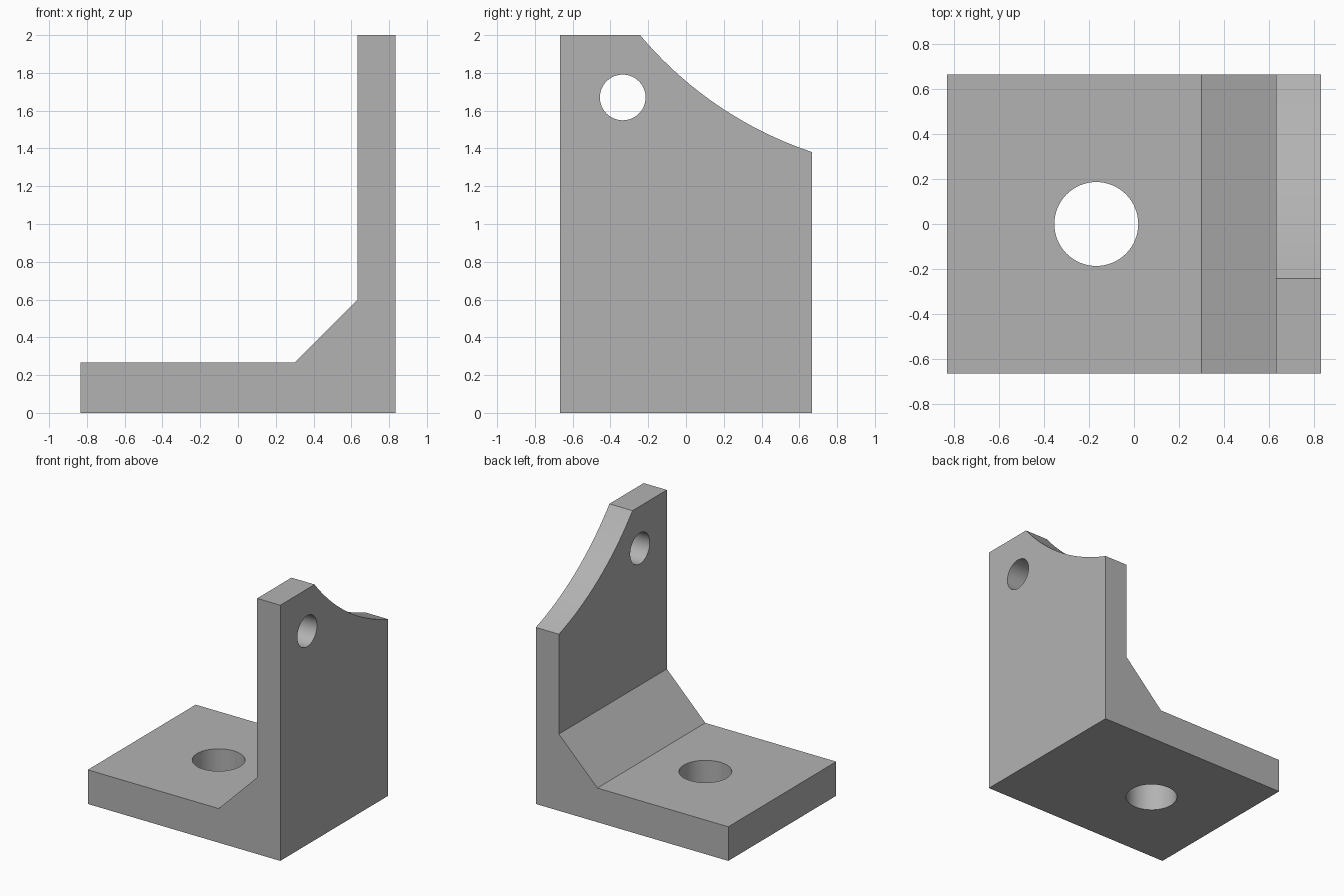
import bpy, bmesh
from math import pi, radians
from mathutils import Matrix

cube = bpy.data.objects.get("Cube")
if cube:
    bpy.data.objects.remove(cube, do_unlink=True)

grey = bpy.data.materials.new("plain grey")
grey.use_nodes = True
colour = (0.45, 0.45, 0.45, 1)
grey.diffuse_color = colour
grey.node_tree.nodes["Principled BSDF"].inputs["Base Color"].default_value = colour


def make_object(name, bm):
    bmesh.ops.recalc_face_normals(bm, faces=bm.faces)
    mesh = bpy.data.meshes.new(name)
    bm.to_mesh(mesh)
    bm.free()
    mesh.materials.append(grey)
    obj = bpy.data.objects.new(name, mesh)
    bpy.context.collection.objects.link(obj)
    return obj


def cutter(name, centre, radius, depth, sides, along_x=False):
    turn = Matrix.Rotation(pi / 2 if along_x else 0, 4, "Y")
    bm = bmesh.new()
    bmesh.ops.create_cone(bm, cap_ends=True, segments=sides, radius1=radius,
                          radius2=radius, depth=depth,
                          matrix=Matrix.Translation(centre) @ turn)
    obj = make_object(name, bm)
    obj.hide_render = True
    return obj


# L-shaped bracket: side profile with a sloped inner corner, extruded in depth
half_x, half_y, height = 0.833, 0.667, 2.0
base_top, wall_inner = 0.267, 0.633
profile = [(-half_x, 0), (half_x, 0), (half_x, height), (wall_inner, height),
           (wall_inner, 0.6), (0.3, base_top), (-half_x, base_top)]
bm = bmesh.new()
face = bm.faces.new([bm.verts.new((x, -half_y, z)) for x, z in profile])
extruded = bmesh.ops.extrude_face_region(bm, geom=[face])["geom"]
bmesh.ops.translate(bm, vec=(0, 2 * half_y, 0),
                    verts=[v for v in extruded if isinstance(v, bmesh.types.BMVert)])
bracket = make_object("bracket", bm)

# Holes through base and wall, and the sweeping cut on the wall's top edge
cutters = [
    cutter("base_hole_cutter", (-0.168, 0, 0.15), 0.187, 1, 64),
    cutter("wall_hole_cutter", (0.733, -0.335, 1.67), 0.121, 0.6, 64, True),
    cutter("wall_curve_cutter", (0.733, 1.307, 3.3), 2.023, 0.6, 192, True),
]
for tool in cutters:
    mod = bracket.modifiers.new(tool.name, "BOOLEAN")
    mod.operation = "DIFFERENCE"
    mod.solver = "EXACT"
    mod.object = tool

# Apply the cuts, then remove the helpers
bpy.ops.object.select_all(action="DESELECT")
bpy.context.view_layer.objects.active = bracket
bracket.select_set(True)
for mod in list(bracket.modifiers):
    bpy.ops.object.modifier_apply(modifier=mod.name)
for tool in cutters:
    bpy.data.objects.remove(tool, do_unlink=True)
bpy.ops.object.shade_smooth_by_angle(angle=radians(25))
